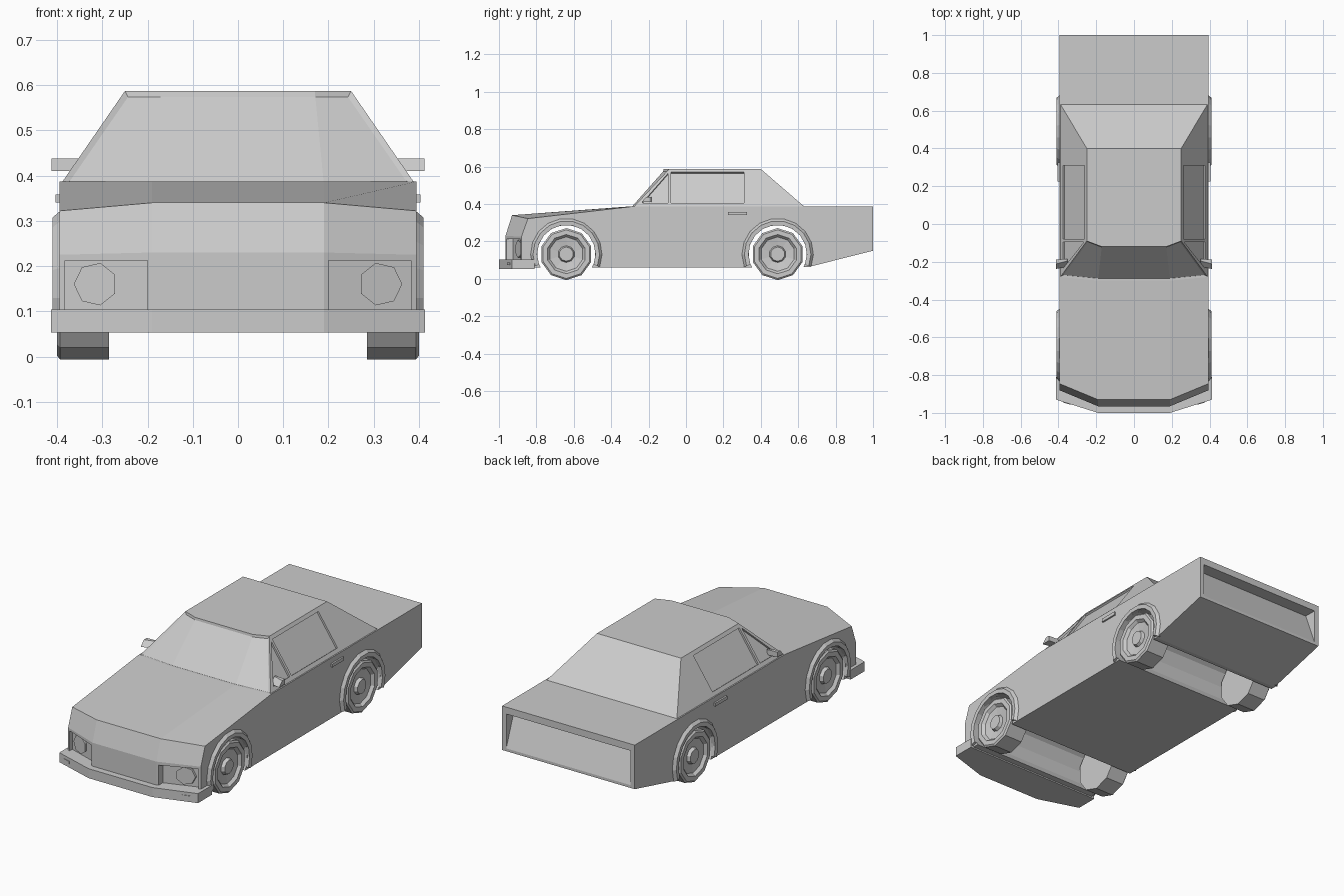
import bpy, bmesh, math
from mathutils import Vector, Matrix

if "Cube" in bpy.data.objects:
    bpy.data.objects.remove(bpy.data.objects["Cube"])


def make(name, bm):
    bmesh.ops.recalc_face_normals(bm, faces=bm.faces)
    me = bpy.data.meshes.new(name)
    bm.to_mesh(me)
    bm.free()
    ob = bpy.data.objects.new(name, me)
    bpy.context.collection.objects.link(ob)
    return ob


def loft(name, rings, closed=False, caps=True):
    """Skin a list of equal-length closed rings."""
    bm = bmesh.new()
    vs = [[bm.verts.new(p) for p in r] for r in rings]
    n = len(rings[0])
    pairs = list(zip(vs, vs[1:])) + ([(vs[-1], vs[0])] if closed else [])
    for a, b in pairs:
        for i in range(n):
            j = (i + 1) % n
            bm.faces.new((a[i], a[j], b[j], b[i]))
    if caps and not closed:
        bm.faces.new(vs[0])
        bm.faces.new(vs[-1])
    return make(name, bm)


def plan_prism(name, pts, z0, z1):
    return loft(name, [[(x, y, z) for x, y in pts] for z in (z0, z1)])


def side_prism(name, pts, x0, x1):
    return loft(name, [[(x, y, z) for y, z in pts] for x in (x0, x1)])


def box(name, lo, hi):
    return plan_prism(name, [(lo[0], lo[1]), (hi[0], lo[1]), (hi[0], hi[1]), (lo[0], hi[1])], lo[2], hi[2])


def circle(cy, cz, r, n, start=0):
    return [(cy + r * math.cos(start + 2 * math.pi * i / n),
             cz + r * math.sin(start + 2 * math.pi * i / n)) for i in range(n)]


def cut(ob, cutter):
    cutter.hide_render = True
    m = ob.modifiers.new("cut", 'BOOLEAN')
    m.operation, m.solver, m.object = 'DIFFERENCE', 'EXACT', cutter
    bpy.context.view_layer.objects.active = ob
    bpy.ops.object.modifier_apply(modifier=m.name)
    bpy.data.objects.remove(cutter)


AXLES = {"front": -0.64, "rear": 0.49}
WZ = 0.132

# Body: side profile lofted over four stations across the width
def station(x, front, lip, lip_z, cowl, low):
    return [(x, y, z) for y, z in [(front, 0.06), (front, low), (lip, lip_z), (cowl, 0.387),
                                   (1, 0.387), (1, 0.15), (0.65, 0.062)]]

edge = (-0.88, -0.845, 0.322, -0.28, 0.225)
mid = (-0.965, -0.93, 0.34, -0.30, 0.23)
body = loft("body", [station(-0.395, *edge), station(-0.19, *mid),
                     station(0.19, *mid), station(0.395, *edge)])

# Wheel wells, tail recess and headlight recesses
for y in AXLES.values():
    cut(body, side_prism("well_cutter", circle(y, WZ, 0.158, 14, math.pi / 14), -0.5, 0.5))
cut(body, side_prism("tail_cutter", [(1.02, 0.165), (1.0, 0.165), (0.93, 0.35), (1.02, 0.35)], -0.37, 0.37))
for s in (-1, 1):
    cut(body, plan_prism("lamp_cutter", [(s * 0.2, -1.1), (s * 0.383, -1.1), (s * 0.383, -0.862),
                                         (s * 0.2, -0.925)], 0.09, 0.212))

# Cabin: base ring to roof ring, windscreen inset
base = [(-0.39, 0.635), (-0.39, -0.28), (-0.19, -0.30), (0.19, -0.30), (0.39, -0.28), (0.39, 0.635)]
roof = [(-0.25, 0.4), (-0.25, -0.09), (-0.17, -0.12), (0.17, -0.12), (0.25, -0.09), (0.25, 0.4)]
cabin = loft("cabin", [[(x, y, 0.384) for x, y in base], [(x, y, 0.587) for x, y in roof]])
bm = bmesh.new()
bm.from_mesh(cabin.data)
screen = [f for f in bm.faces if f.normal.y < -0.3]
bmesh.ops.inset_region(bm, faces=screen, thickness=0.011, depth=-0.007, use_even_offset=True)
bm.to_mesh(cabin.data)
bm.free()

# Side windows recessed into the sloping cabin sides
def on_side(s, y, z, off):
    slope = 0.14 / 0.203
    n = Vector((1, 0, slope)).normalized() * off
    return (s * (0.39 - (z - 0.384) * slope + n.x), y, z + n.z)

door_glass = [(-0.08, 0.405), (0.31, 0.405), (0.31, 0.57), (-0.08, 0.57)]
vent_glass = [(-0.235, 0.405), (-0.095, 0.405), (-0.095, 0.565)]
for s in (-1, 1):
    for pts in (door_glass, vent_glass):
        cut(cabin, loft("glass_cutter", [[on_side(s, y, z, o) for y, z in pts] for o in (-0.01, 0.03)]))

# Bumper
plan_prism("bumper", [(-0.413, -0.81), (-0.413, -0.93), (-0.19, -1), (0.19, -1),
                      (0.413, -0.93), (0.413, -0.81)], 0.053, 0.104)
# keep the bumper clear of the front wheel wells
cut(bpy.data.objects["bumper"], side_prism("well_cutter", circle(-0.64, WZ, 0.158, 14, math.pi / 14), -0.5, 0.5))

for s, side in ((-1, "left"), (1, "right")):
    # Headlight: seven-sided lamp facing forward along the angled recess
    pts = [(s * a, b) for a, b in circle(0.315, 0.16, 0.048, 7)]
    loft("headlight_" + side, [[(x, -0.885 + (abs(x) - 0.315) * 0.34 - d, z) for x, z in pts]
                               for d in (-0.02, 0.012)])
    # Indicator on the bumper
    loft("indicator_" + side, [[(s * x, -1 + (x - 0.19) * 0.314 - d, z)
                                for x, z in ((0.335, 0.073), (0.375, 0.073), (0.375, 0.087), (0.335, 0.087))]
                               for d in (-0.01, 0.003)])
    # Door mirror
    loft("mirror_" + side, [[(s * x, y, z) for y, z in p] for x, p in (
        (0.352, [(-0.225, 0.41), (-0.185, 0.41), (-0.185, 0.438), (-0.195, 0.438)]),
        (0.412, [(-0.238, 0.41), (-0.188, 0.41), (-0.188, 0.438), (-0.212, 0.438)]))])
    # Door handle
    box("door_handle_" + side, (min(s * 0.39, s * 0.404), 0.225, 0.34), (max(s * 0.39, s * 0.404), 0.325, 0.358))

    for end, y in AXLES.items():
        # Wheel: ten-sided lathe with dished rim and raised hub
        prof = [(0.285, 0.09), (0.285, 0.139), (0.393, 0.139), (0.40, 0.13), (0.40, 0.105),
                (0.385, 0.092), (0.378, 0.045), (0.395, 0.038)]
        loft(f"wheel_{end}_{side}", [[(s * x, a, b) for a, b in circle(y, WZ, r, 10, math.pi / 10)]
                                     for x, r in prof])
        # Wheel arch flare
        rings = []
        for i in range(12):
            t = math.radians(-21 + 222 * i / 11)
            rings.append([(s * x, y + r * math.cos(t), WZ + r * math.sin(t))
                          for x, r in ((0.385, 0.156), (0.408, 0.156), (0.410, 0.178), (0.394, 0.192), (0.385, 0.192))])
        loft(f"wheel_arch_{end}_{side}", rings)
